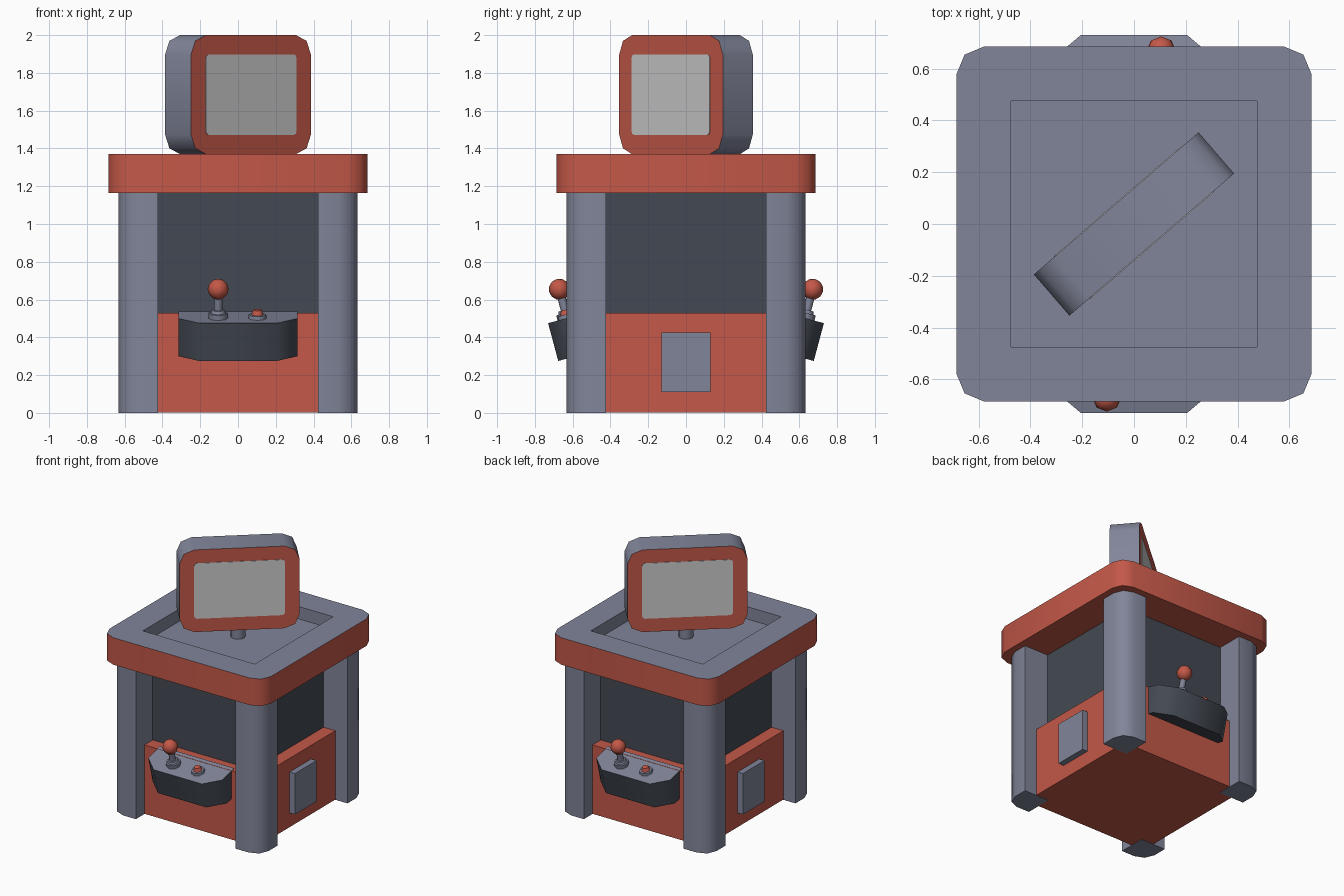
import bpy, bmesh, math
from mathutils import Matrix, Vector

if "Cube" in bpy.data.objects:
    bpy.data.objects.remove(bpy.data.objects["Cube"])


def material(name, rgb):
    m = bpy.data.materials.new(name)
    lin = [((c / 255 + 0.055) / 1.055) ** 2.4 for c in rgb]
    m.diffuse_color = (*lin, 1)
    m.use_nodes = True
    m.node_tree.nodes["Principled BSDF"].inputs["Base Color"].default_value = m.diffuse_color
    return m


RED = material("warm red", (195, 88, 72))
GREY = material("blue grey", (129, 133, 153))
DARK = material("dark glass", (68, 74, 83))
SCREEN = material("screen grey", (204, 204, 204))


def finish(name, bm, mats, matrix=Matrix(), angle=50):
    bmesh.ops.recalc_face_normals(bm, faces=bm.faces)
    me = bpy.data.meshes.new(name)
    bm.to_mesh(me)
    bm.free()
    me.transform(matrix)
    for m in mats:
        me.materials.append(m)
    ob = bpy.data.objects.new(name, me)
    bpy.context.collection.objects.link(ob)
    bpy.ops.object.select_all(action='DESELECT')
    ob.select_set(True)
    bpy.context.view_layer.objects.active = ob
    bpy.ops.object.shade_smooth_by_angle(angle=math.radians(angle))
    return ob


def rounded(hx, hy, r, corners=(0, 1, 2, 3), seg=2):
    """Rectangle outline, counter-clockwise, with chosen corners rounded."""
    pts = []
    for i, (sx, sy) in enumerate(((1, 1), (-1, 1), (-1, -1), (1, -1))):
        if i not in corners:
            pts.append((sx * hx, sy * hy))
            continue
        for k in range(seg + 1):
            a = math.pi / 2 * (i + k / seg)
            pts.append((sx * (hx - r) + r * math.cos(a), sy * (hy - r) + r * math.sin(a)))
    return pts


def prism(name, pts, z0, z1, mats, matrix=Matrix(), cap=(0, 0)):
    """Extrude an outline; cap gives the bottom and top material slots."""
    bm = bmesh.new()
    lo = [bm.verts.new((x, y, z0)) for x, y in pts]
    hi = [bm.verts.new((x, y, z1)) for x, y in pts]
    bm.faces.new(lo[::-1]).material_index = cap[0]
    bm.faces.new(hi).material_index = cap[1]
    n = len(pts)
    for i in range(n):
        j = (i + 1) % n
        bm.faces.new((lo[i], lo[j], hi[j], hi[i]))
    return finish(name, bm, mats, matrix)


def lathe(name, r0, r1, z0, z1, mat, matrix, sides=8):
    bm = bmesh.new()
    bmesh.ops.create_cone(bm, cap_ends=True, segments=sides, radius1=r0, radius2=r1,
                          depth=z1 - z0, matrix=Matrix.Translation((0, 0, (z0 + z1) / 2)))
    return finish(name, bm, [mat], matrix)


def turn(deg, axis='Z'):
    return Matrix.Rotation(math.radians(deg), 4, axis)


# Cabinet: lower box and glass box
prism("lower_box", rounded(0.53, 0.53, 0, ()), 0.002, 0.53, [RED])
prism("glass_box", rounded(0.43, 0.43, 0, ()), 0.5, 1.18, [DARK])

# Corner pillars, rounded on the outer corner only
for i in range(4):
    prism("pillar", rounded(0.105, 0.105, 0.1, (0,)), 0, 1.17, [GREY],
          turn(90 * i) @ Matrix.Translation((0.528, 0.528, 0)))

# Roof slab with a sunken square tray on top
bm = bmesh.new()
outline = rounded(0.685, 0.685, 0.105)
ZB, ZT, ZF, H = 1.163, 1.37, 1.275, 0.475
lo = [bm.verts.new((x, y, ZB)) for x, y in outline]
hi = [bm.verts.new((x, y, ZT)) for x, y in outline]
square = ((H, H), (-H, H), (-H, -H), (H, -H))
rim = [bm.verts.new((x, y, ZT)) for x, y in square]
floor = [bm.verts.new((x, y, ZF)) for x, y in square]
bm.faces.new(lo[::-1])
for i in range(12):
    j = (i + 1) % 12
    bm.faces.new((lo[i], lo[j], hi[j], hi[i]))
grey_faces = [bm.faces.new(floor)]
for i in range(4):
    j = (i + 1) % 4
    a, b, c, d = hi[3 * i], hi[3 * i + 1], hi[3 * i + 2], hi[3 * j]
    grey_faces += [bm.faces.new((a, b, c, rim[i])),
                   bm.faces.new((c, d, rim[j], rim[i])),
                   bm.faces.new((rim[i], rim[j], floor[j], floor[i]))]
for f in grey_faces:
    f.material_index = 1
finish("roof", bm, [RED, GREY])

# Sign on a post, turned diagonally, with a screen on both faces
lathe("sign_post", 0.052, 0.052, 1.27, 1.42, GREY, Matrix(), 12)
sign = Matrix.Translation((0, 0, 1.685)) @ turn(40.8) @ turn(90, 'X')
prism("sign", rounded(0.42, 0.315, 0.105), -0.105, 0.105, [GREY, RED], sign, (1, 1))
for s in (-1, 1):
    prism("sign_screen", rounded(0.317, 0.213, 0.02), s * 0.1, s * 0.108, [SCREEN], sign)

# Control consoles front and back, hatches on both sides
plan = [(0.315, 0.24), (-0.315, 0.24), (-0.315, 0.096), (-0.205, 0), (0.205, 0), (0.315, 0.096)]
for half in (0, 180):
    side = turn(half)
    # console frame: origin at the top front edge, tilted forward
    top = side @ Matrix.Translation((0, -0.73, 0.475)) @ turn(15, 'X')
    prism("console", plan, -0.207, 0, [DARK, GREY], top, (0, 1))

    stick = top @ Matrix.Translation((-0.105, 0.104, 0))
    lathe("joystick_base", 0.052, 0.052, -0.01, 0.028, GREY, stick)
    lathe("joystick_collar", 0.04, 0.034, 0.028, 0.045, GREY, stick)
    lathe("joystick_stem", 0.022, 0.022, 0.04, 0.13, GREY, stick)
    bm = bmesh.new()
    bmesh.ops.create_uvsphere(bm, u_segments=8, v_segments=6, radius=0.056)
    finish("joystick_ball", bm, [RED], stick @ Matrix.Translation((0, 0, 0.158)))

    button = top @ Matrix.Translation((0.103, 0.104, 0))
    lathe("button_ring", 0.05, 0.046, -0.01, 0.02, GREY, button)
    lathe("button_cap", 0.034, 0.022, 0.015, 0.045, RED, button)

    prism("hatch", rounded(0.0275, 0.13, 0, ()), 0.11, 0.425, [GREY],
          side @ Matrix.Translation((0.5475, 0, 0)))
